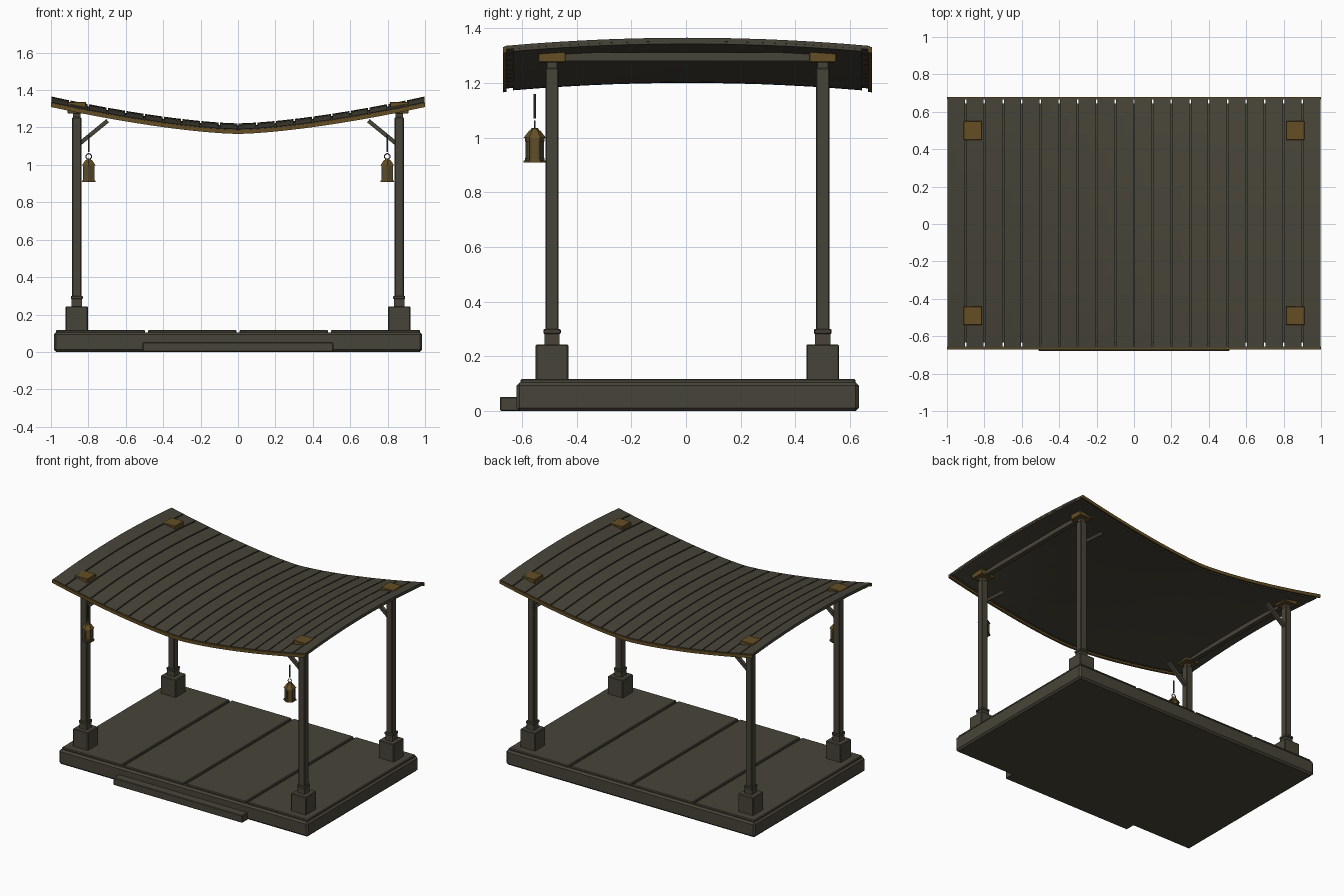
import bpy, bmesh, math
from mathutils import Vector, Matrix

if "Cube" in bpy.data.objects:
    bpy.data.objects.remove(bpy.data.objects["Cube"])


def material(name, rgb):
    m = bpy.data.materials.new(name)
    m.diffuse_color = (*rgb, 1)
    m.use_nodes = True
    m.node_tree.nodes["Principled BSDF"].inputs["Base Color"].default_value = m.diffuse_color
    return m


WOOD = material("dark olive wood", (0.064, 0.058, 0.040))
BRASS = material("aged brass", (0.125, 0.076, 0.018))


def finish(name, bm, mat):
    bmesh.ops.recalc_face_normals(bm, faces=bm.faces)
    me = bpy.data.meshes.new(name)
    bm.to_mesh(me)
    bm.free()
    me.materials.append(mat)
    ob = bpy.data.objects.new(name, me)
    bpy.context.collection.objects.link(ob)
    return ob


def box(name, x, y, z, mat=WOOD, bevel=0.0):
    """Box from (min, max) ranges, with optional chamfer."""
    bm = bmesh.new()
    bmesh.ops.create_cube(bm, size=1)
    for v in bm.verts:
        v.co = [r[0] + (c + 0.5) * (r[1] - r[0]) for c, r in zip(v.co, (x, y, z))]
    if bevel:
        bmesh.ops.bevel(bm, geom=bm.edges[:], offset=bevel, segments=1, affect='EDGES')
    return finish(name, bm, mat)


def block(name, x, y, w, z0, z1, mat=WOOD, bevel=0.0):
    return box(name, (x - w / 2, x + w / 2), (y - w / 2, y + w / 2), (z0, z1), mat, bevel)


def roof_z(x, y):
    return 1.222 + 0.144 * abs(x) ** 1.5 - 0.03 * (y / 0.67) ** 2


YC = 0.005  # shared centre line of posts, roof and platform


def roof_sheet(name, x0, x1, y0, y1, top, bottom, nx, ny, mat):
    """Curved slab following the sagging roof, between two offsets."""
    bm = bmesh.new()
    grid = []
    for off in (top, bottom):
        grid.append([[bm.verts.new((x, y + YC, roof_z(x, y) + off))
                      for y in (y0 + (y1 - y0) * j / ny for j in range(ny + 1))]
                     for x in (x0 + (x1 - x0) * i / nx for i in range(nx + 1))])
    a, b = grid
    for g in grid:
        for i in range(nx):
            for j in range(ny):
                bm.faces.new((g[i][j], g[i + 1][j], g[i + 1][j + 1], g[i][j + 1]))
    for i in range(nx):
        for j in (0, ny):
            bm.faces.new((a[i][j], a[i + 1][j], b[i + 1][j], b[i][j]))
    for j in range(ny):
        for i in (0, nx):
            bm.faces.new((a[i][j], a[i][j + 1], b[i][j + 1], b[i][j]))
    return finish(name, bm, mat)


# Platform, paving slabs and front step
box("platform", (-0.984, 0.984), (-0.62, 0.632), (0, 0.105), bevel=0.012)
for i in range(4):
    x0 = -0.972 + i * 0.49
    box("floor_slab", (x0, x0 + 0.474), (-0.605, 0.619), (0.09, 0.118), bevel=0.005)
box("front_step", (-0.51, 0.51), (-0.68, -0.60), (0, 0.052), bevel=0.004)

# Roof boards, backing and brass eave trims
for i in range(20):
    x0 = -1 + i * 0.1
    roof_sheet("roof_board", x0 + 0.004, x0 + 0.096, -0.668, 0.668, 0, -0.013, 2, 14, WOOD)
roof_sheet("roof_backing", -0.995, 0.995, -0.638, 0.638, -0.012, -0.022, 40, 14, WOOD)
for s in (-1, 1):
    roof_sheet("eave_trim", -1, 1, s * 0.661, s * 0.675, -0.004, -0.026, 40, 1, BRASS)

# Posts with bases, collars, caps and braces
for sx in (-1, 1):
    x = sx * 0.862
    for sy in (-1, 1):
        y = YC + sy * 0.495
        block("post_base", x, y, 0.12, 0.11, 0.244, bevel=0.005)
        block("post", x, y, 0.049, 0.24, 1.255, bevel=0.004)
        block("post_collar", x, y, 0.064, 0.282, 0.300, bevel=0.003)
        block("post_foot", x, y, 0.056, 0.24, 0.285)
        block("post_neck", x, y, 0.038, 1.25, 1.28)
        block("post_cap", x, y, 0.10, 1.275, 1.336, BRASS, 0.003)
        # diagonal brace leaning inward
        p, q = Vector((sx * 0.845, y, 1.115)), Vector((sx * 0.697, y, 1.236))
        bm = bmesh.new()
        bmesh.ops.create_cube(bm, size=1, matrix=Matrix.Diagonal((0.022, 0.022, (q - p).length, 1)))
        rot = (q - p).to_track_quat('Z', 'Y').to_matrix().to_4x4()
        bmesh.ops.transform(bm, matrix=Matrix.Translation((p + q) / 2) @ rot, verts=bm.verts)
        finish("brace", bm, WOOD)
    box("side_beam", (x - 0.016, x + 0.016), (YC - 0.47, YC + 0.47), (1.28, 1.311))


def hex_part(name, x, y, r0, r1, z0, z1, mat=BRASS, sides=6):
    """Six-sided frustum with corners facing front and back."""
    bm = bmesh.new()
    bmesh.ops.create_cone(bm, cap_ends=True, segments=sides, radius1=r0, radius2=r1, depth=z1 - z0)
    bmesh.ops.translate(bm, vec=(x, y, (z0 + z1) / 2), verts=bm.verts)
    return finish(name, bm, mat)


# Two hanging lanterns at the front
for sx in (-1, 1):
    x, y = sx * 0.798, -0.553
    hex_part("lantern_base", x, y, 0.041, 0.041, 0.908, 0.917)
    hex_part("lantern_body", x, y, 0.031, 0.031, 0.915, 1.005)
    hex_part("lantern_band", x, y, 0.035, 0.035, 0.917, 0.926)
    hex_part("lantern_upper_band", x, y, 0.035, 0.035, 0.986, 0.998)
    for k in range(6):
        a = k * math.pi / 3 + math.pi / 2
        block("lantern_bar", x + 0.031 * math.cos(a), y + 0.031 * math.sin(a), 0.007, 0.917, 1.0)
    hex_part("lantern_roof", x, y, 0.042, 0.020, 0.998, 1.026)
    hex_part("lantern_finial", x, y, 0.016, 0.012, 1.026, 1.035)
    bpy.ops.mesh.primitive_torus_add(location=(x, y, 1.045), rotation=(math.pi / 2, 0, 0),
                                     major_radius=0.015, minor_radius=0.003,
                                     major_segments=16, minor_segments=6)
    ring = bpy.context.object
    ring.name = "lantern_ring"
    ring.data.materials.append(WOOD)
    hex_part("lantern_rod", x, y, 0.005, 0.005, 1.07, 1.16, WOOD, 8)
